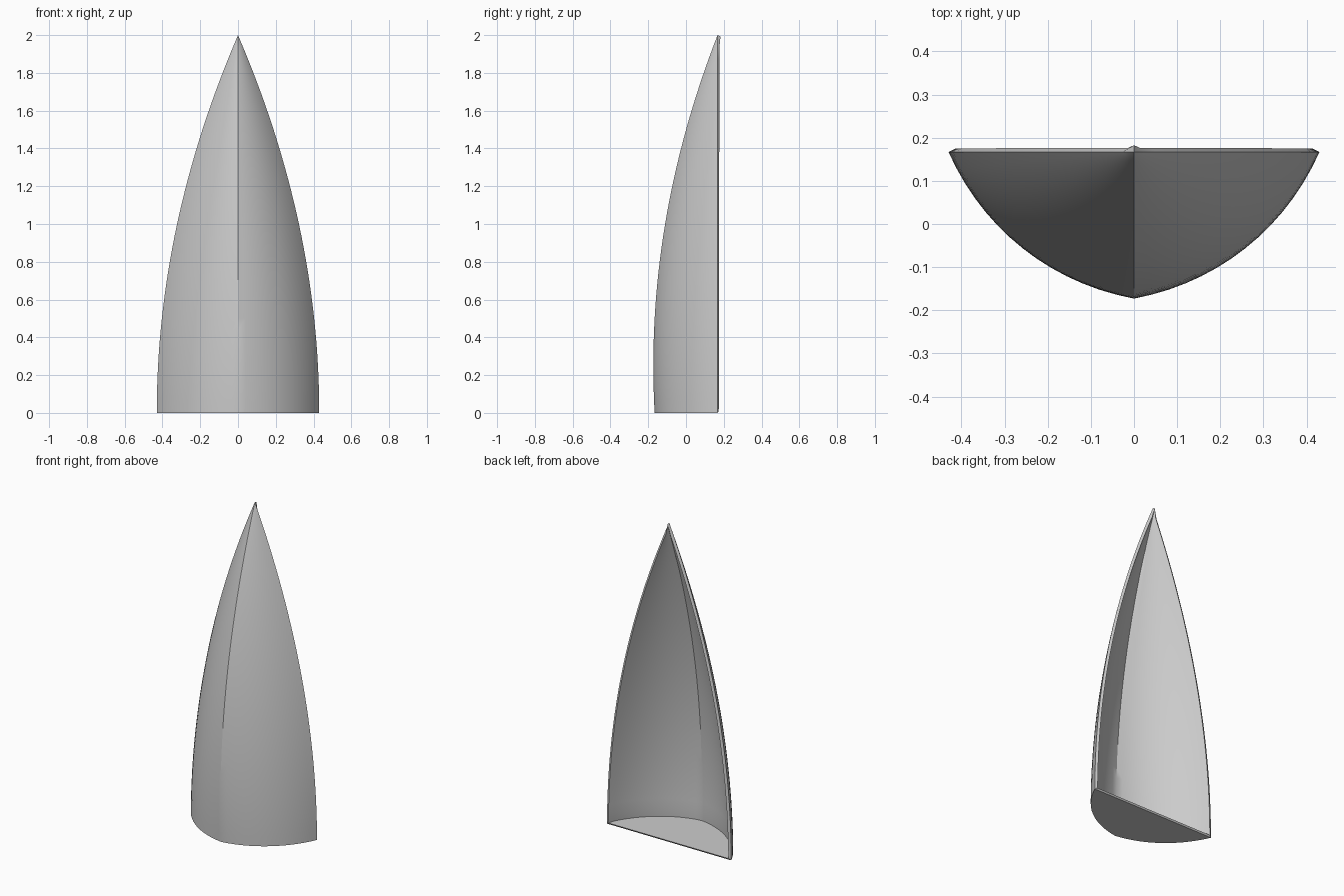
import bpy
import bmesh
from math import cos, sin, radians
from mathutils import Vector
from mathutils.geometry import interpolate_bezier

cube = bpy.data.objects.get("Cube")
if cube:
    bpy.data.objects.remove(cube)

HEIGHT, HALF_WIDTH, DEPTH = 2.0, 0.43, 0.34
BACK_Y, WALL = 0.167, 0.017
ROWS, SEGMENTS = 32, 14
FULLEST = 0.25  # height at which the front bulges furthest

grey = bpy.data.materials.new("light_grey")
grey.use_nodes = True
grey.diffuse_color = (0.6, 0.6, 0.6, 1)
grey.node_tree.nodes["Principled BSDF"].inputs["Base Color"].default_value = (0.6, 0.6, 0.6, 1)


def direction(angle):
    return Vector((cos(radians(angle)), sin(radians(angle)), 0))


def section(z):
    """Horizontal section: a curved half from the front ridge, mirrored in x."""
    t = z / HEIGHT
    width = HALF_WIDTH * (1 - t * t)
    depth = DEPTH * (1 - ((z - FULLEST) / (HEIGHT - FULLEST)) ** 2)
    ridge = Vector((0, BACK_Y - depth, z))
    rim = Vector((width, BACK_Y, z))
    reach = 0.36 * (rim - ridge).length
    # The ridge sharpens towards the tip
    half = interpolate_bezier(ridge, ridge + direction(8 + 22 * t) * reach,
                              rim - direction(66 - 12 * t) * reach, rim, SEGMENTS + 1)
    left = [Vector((-p.x, p.y, p.z)) for p in reversed(half[1:])]
    return left + list(half)


# Curved shell, lofted from the base to the tip
bm = bmesh.new()
rows = [[bm.verts.new(p) for p in section(HEIGHT * i / ROWS)] for i in range(ROWS)]
for low, high in zip(rows, rows[1:]):
    for j in range(2 * SEGMENTS):
        bm.faces.new((low[j], low[j + 1], high[j + 1], high[j]))
tip = bm.verts.new((0, BACK_Y, HEIGHT))
for a, b in zip(rows[-1], rows[-1][1:]):
    bm.faces.new((a, b, tip))

# Floor closing the base
bm.faces.new(list(reversed(rows[0])))

mesh = bpy.data.meshes.new("pointed_half_shell")
bm.to_mesh(mesh)
bm.free()
mesh.materials.append(grey)
shell = bpy.data.objects.new("pointed_half_shell", mesh)
bpy.context.collection.objects.link(shell)

# Wall thickness, added inwards
bpy.ops.object.select_all(action="DESELECT")
bpy.context.view_layer.objects.active = shell
shell.select_set(True)
wall = shell.modifiers.new("wall", "SOLIDIFY")
wall.thickness = WALL
wall.offset = -1
bpy.ops.object.modifier_apply(modifier=wall.name)
bpy.ops.object.shade_smooth_by_angle(angle=radians(30))
